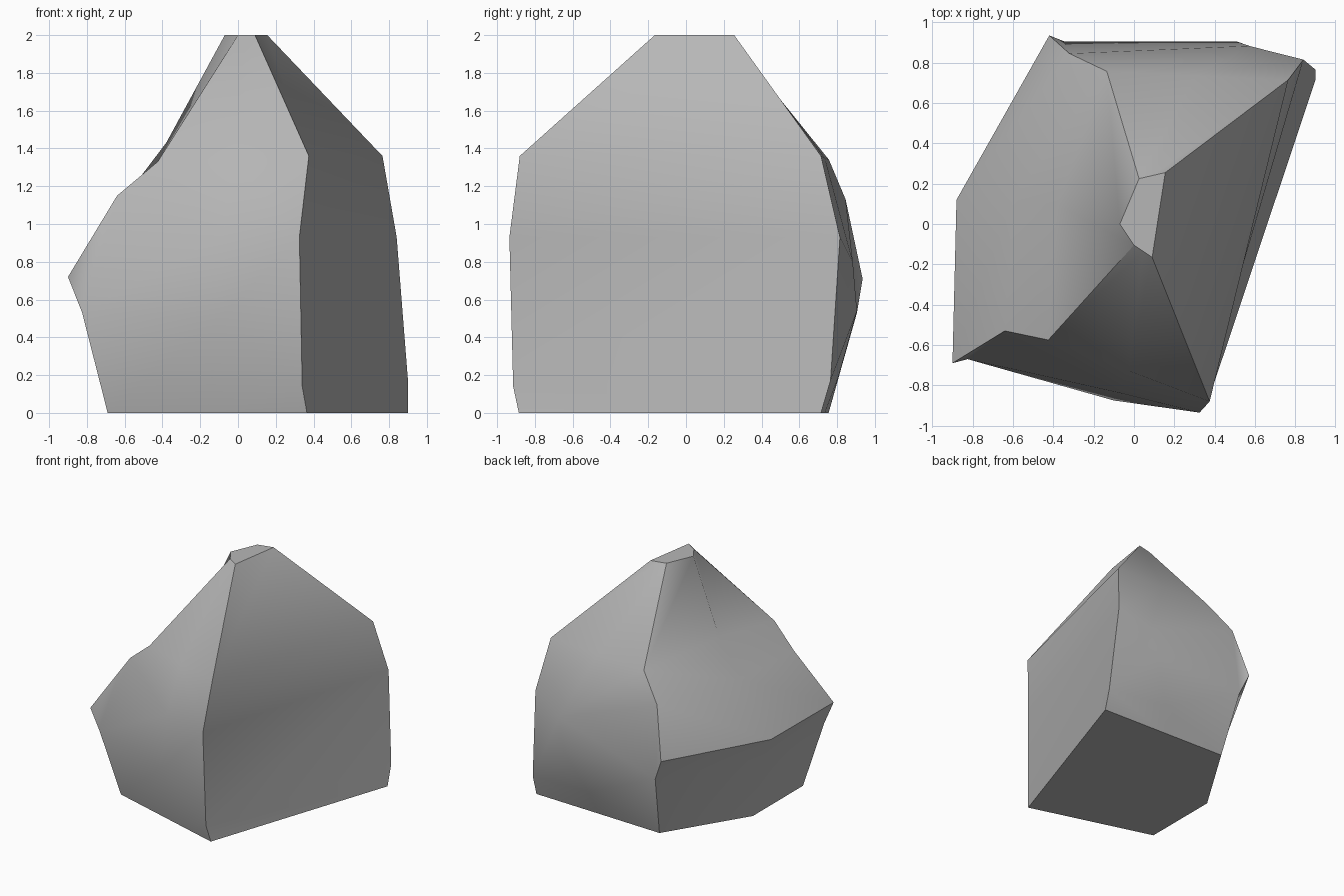
import bpy, bmesh

if "Cube" in bpy.data.objects:
    bpy.data.objects.remove(bpy.data.objects["Cube"])

# Vertical profiles running bottom to top, ordered counter-clockwise seen from above
front_right = [(.365, -.885, 0), (.34, -.915, .14), (.325, -.935, .93), (.375, -.88, 1.36), (.09, -.165, 2)]
back_right = [(.9, .715, 0), (.9, .765, .17), (.84, .815, .93), (.765, .715, 1.36), (.155, .255, 2)]
back_mid = [(.3, .735, 0), (.35, .81, .2), (.51, .905, .54), (.57, .883, .8), (.31, .735, 1.35), (.09, .24, 2)]
back_left = [(-.28, .755, 0), (-.345, .905, .53), (-.42, .935, .71), (-.32, .845, 1.13), (-.135, .757, 1.34), (.025, .225, 2)]
left_mid = [(-.69, .09, 0), (-.8, .11, .53), (-.88, .12, .71), (-.6, .12, 1.14), (-.38, .095, 1.43), (-.07, 0, 2)]
front_left = [(-.69, -.58, 0), (-.825, -.67, .53), (-.9, -.69, .72), (-.64, -.53, 1.15), (-.425, -.575, 1.33), (0, -.105, 2)]
front_mid = [(-.16, -.733, 0), (-.1, -.875, .5), (-.08, -.835, .94), (-.025, -.728, 1.345), (.045, -.135, 2)]

bm = bmesh.new()
profiles = [front_right, back_right, back_mid, back_left, left_mid, front_left, front_mid]
FR, BR, BM, BL, LM, FL, FM = cols = [[bm.verts.new(p) for p in prof] for prof in profiles]


def stitch(a, b):
    """Skin two neighbouring profiles, stepping up whichever is lower."""
    i = j = 0
    while i < len(a) - 1 or j < len(b) - 1:
        step_a = i < len(a) - 1
        step_b = j < len(b) - 1
        if step_a and step_b:
            step_a = a[i + 1].co.z < b[j + 1].co.z
        if step_a:
            bm.faces.new((a[i], b[j], a[i + 1]))
            i += 1
        else:
            bm.faces.new((a[i], b[j], b[j + 1]))
            j += 1


def without_tip(col):
    return col[:2] + col[3:]


# Right, back, left and front sides
stitch(FR, BR)
stitch(BR, BM)
stitch(BM, without_tip(BL))
stitch(BL, LM)
stitch(LM, FL)
stitch(without_tip(FL), FM)
stitch(FM, FR)

# Ends of the overhanging left ridge
bm.faces.new((BL[1], BL[2], BL[3]))
bm.faces.new((FL[1], FL[3], FL[2]))

# Flat top and underside
top = bm.faces.new([c[-1] for c in cols])
base = bm.faces.new([c[0] for c in reversed(cols)])
bmesh.ops.recalc_face_normals(bm, faces=bm.faces)

# Smooth sides with sharp corners, rims and left ridge
for f in bm.faces:
    f.smooth = True


def sharpen(path):
    for a, b in zip(path, path[1:]):
        e = bm.edges.get((a, b))
        if e:
            e.smooth = False


for col in (FR, BR, BL, FL):
    sharpen(col)
sharpen([BL[2], LM[2], FL[2]])
for f in (top, base):
    for e in f.edges:
        e.smooth = False

mesh = bpy.data.meshes.new("boulder")
bm.to_mesh(mesh)
bm.free()

# Plain grey stone
stone = bpy.data.materials.new("stone grey")
stone.diffuse_color = (.47, .47, .47, 1)
stone.use_nodes = True
stone.node_tree.nodes["Principled BSDF"].inputs["Base Color"].default_value = stone.diffuse_color
mesh.materials.append(stone)
bpy.context.collection.objects.link(bpy.data.objects.new("boulder", mesh))
